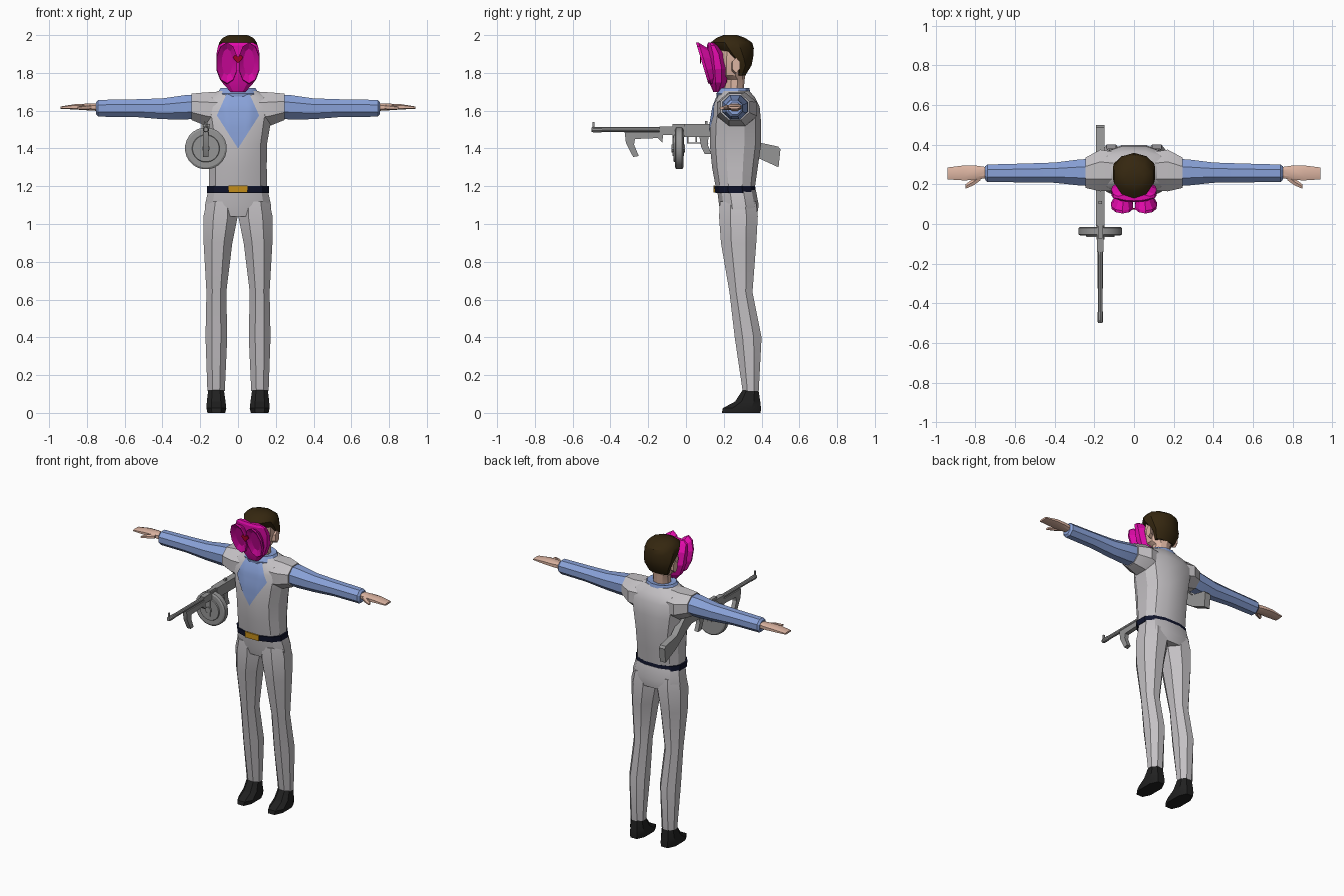
import bpy, bmesh, math
from mathutils import Vector

cube = bpy.data.objects.get("Cube")
if cube:
    bpy.data.objects.remove(cube, do_unlink=True)


def material(name, r, g, b):
    mat = bpy.data.materials.new(name)
    mat.use_nodes = True
    mat.diffuse_color = (r, g, b, 1)
    bsdf = next(n for n in mat.node_tree.nodes if n.type == 'BSDF_PRINCIPLED')
    bsdf.inputs["Base Color"].default_value = (r, g, b, 1)
    bsdf.inputs["Roughness"].default_value = 0.8
    return mat


SUIT = material("light grey cloth", .55, .53, .55)
SHIRT = material("blue shirt", .25, .36, .69)
SKIN = material("skin", .72, .46, .36)
HAIR = material("dark brown hair", .035, .02, .005)
MASK = material("magenta mask", .75, .003, .4)
RED = material("dark red mark", .35, 0, .02)
METAL = material("gun grey", .3, .3, .3)
NAVY = material("navy belt", .005, .007, .025)
GOLD = material("gold buckle", .55, .27, .01)
SHOE = material("black shoe", .015, .015, .015)


def finish(name, bm, mat, mirror=False, angle=28):
    bmesh.ops.recalc_face_normals(bm, faces=bm.faces)
    mesh = bpy.data.meshes.new(name)
    bm.to_mesh(mesh)
    bm.free()
    mesh.materials.append(mat)
    obj = bpy.data.objects.new(name, mesh)
    bpy.context.collection.objects.link(obj)
    bpy.ops.object.select_all(action='DESELECT')
    obj.select_set(True)
    bpy.context.view_layer.objects.active = obj
    bpy.ops.object.shade_smooth_by_angle(angle=math.radians(angle))
    if mirror:
        obj.modifiers.new("Mirror", 'MIRROR')
    return obj


def loft(name, mat, rings, n=8, axis='z', power=1, mirror=False, shear=0, angle=28):
    """Skin rounded sections; each ring is (position, low a, high a, low b, high b)."""
    bm = bmesh.new()
    unit = []
    for i in range(n):
        t = 2 * math.pi * (i + .5) / n
        unit.append([math.copysign(abs(f(t)) ** power, f(t)) for f in (math.cos, math.sin)])
    top = max(abs(u) for u, v in unit)
    loops = []
    for p, a0, a1, b0, b1 in rings:
        loop = []
        for u, v in unit:
            a = (a0 + a1 + (a1 - a0) * u / top) / 2
            b = (b0 + b1 + (b1 - b0) * v / top) / 2
            x, y, z = {'z': (a, b, p), 'x': (p, a, b), 'y': (a, p, b)}[axis]
            loop.append(bm.verts.new((x, y - shear * (z - 1.85), z)))
        loops.append(loop)
    for low, high in zip(loops, loops[1:]):
        for i in range(n):
            j = (i + 1) % n
            bm.faces.new((low[i], low[j], high[j], high[i]))
    bm.faces.new(loops[0])
    bm.faces.new(loops[-1])
    return finish(name, bm, mat, mirror, angle)


def column(name, mat, rings, **options):
    """Upright loft centred on x; each ring is (z, half width, front, back)."""
    return loft(name, mat, [(z, -w, w, f, b) for z, w, f, b in rings], **options)


def prism(name, mat, outline, low, high, axis='x'):
    """Extrude an outline of (side, height) points between two positions."""
    bm = bmesh.new()
    place = (lambda s, z, d: (d, s, z)) if axis == 'x' else (lambda s, z, d: (s, d, z))
    ends = [[bm.verts.new(place(s, z, d)) for s, z in outline] for d in (low, high)]
    for end in ends:
        bm.faces.new(end)
    for i in range(len(outline)):
        j = (i + 1) % len(outline)
        bm.faces.new((ends[0][i], ends[0][j], ends[1][j], ends[1][i]))
    return finish(name, bm, mat)


# Trousers and shoes
column("trouser_hips", SUIT, [(1.04, .175, .19, .375), (1.1, .175, .175, .385),
       (1.18, .157, .165, .37)], n=12, power=.8)
loft("trouser_legs", SUIT, [
    (.115, .07, .162, .3, .385), (.4, .057, .172, .258, .4), (.64, .062, .167, .23, .352),
    (.9, .03, .182, .185, .372), (1.04, .002, .183, .175, .38), (1.12, .01, .165, .18, .37)],
    mirror=True)
loft("shoes", SHOE, [(0, .068, .162, .19, .395), (.025, .062, .167, .195, .397),
     (.06, .066, .165, .26, .393), (.125, .075, .157, .302, .383)], power=.8, mirror=True)

# Belt with buckle
column("belt", NAVY, [(1.165, .163, .155, .37), (1.202, .165, .15, .366)], n=12, power=.8)
prism("belt_buckle", GOLD, [(-.05, 1.166), (.05, 1.166), (.05, 1.203), (-.05, 1.203)],
      .145, .154, axis='y')

# Vest with shoulder caps
torso = column("vest", SUIT, [
    (1.18, .155, .16, .363), (1.3, .152, .138, .38), (1.42, .153, .126, .397),
    (1.53, .172, .13, .398), (1.62, .19, .145, .39), (1.67, .17, .165, .365),
    (1.705, .105, .185, .335)], n=12, power=.8)
loft("shoulder_caps", SUIT, [(.08, .17, .36, 1.5, 1.7), (.17, .165, .375, 1.52, 1.697),
     (.245, .182, .335, 1.55, 1.69)], axis='x', mirror=True)

# Kite-shaped shirt front, laid onto the vest
bm = bmesh.new()
kite = [(0, 1.4), (.112, 1.575), (.06, 1.69), (-.06, 1.69), (-.112, 1.575)]
bm.faces.new([bm.verts.new((x, 0, z)) for x, z in kite])
bmesh.ops.poke(bm, faces=bm.faces)
bmesh.ops.subdivide_edges(bm, edges=bm.edges, cuts=5, use_grid_fill=True)
bpy.context.view_layer.update()
for v in bm.verts:
    hit, point, normal, index = torso.ray_cast(Vector((v.co.x, -1, v.co.z)), Vector((0, 1, 0)))
    v.co.y = (point.y if hit else .18) - .006
finish("shirt_front", bm, SHIRT)
column("collar", SHIRT, [(1.655, .115, .165, .345), (1.69, .112, .16, .342),
       (1.72, .092, .178, .335), (1.715, .07, .2, .315)], n=12)

# Sleeves and hands
loft("sleeves", SHIRT, [
    (.2, .19, .33, 1.56, 1.685), (.28, .195, .325, 1.553, 1.682), (.4, .208, .31, 1.555, 1.665),
    (.55, .21, .305, 1.567, 1.66), (.74, .212, .3, 1.568, 1.657), (.752, .225, .29, 1.58, 1.645)],
    axis='x', mirror=True)
loft("hands", SKIN, [
    (.73, .235, .285, 1.598, 1.637), (.8, .222, .295, 1.602, 1.637),
    (.86, .22, .295, 1.606, 1.635), (.94, .225, .285, 1.61, 1.622)],
    axis='x', power=.7, mirror=True)
loft("thumbs", SKIN, [(.775, .22, .26, 1.605, 1.63), (.81, .195, .23, 1.605, 1.628),
     (.85, .178, .2, 1.607, 1.62)], n=6, axis='x', mirror=True)

# Head, ears and hair
column("head", SKIN, [
    (1.68, .055, .205, .3), (1.765, .055, .205, .308), (1.785, .075, .165, .31),
    (1.87, .094, .155, .33), (1.95, .085, .165, .33)], n=10)
loft("ears", SKIN, [(.08, .24, .275, 1.8, 1.865), (.107, .245, .285, 1.805, 1.875)],
     n=6, axis='x', mirror=True)
column("hair", HAIR, [
    (1.785, .068, .265, .312), (1.84, .09, .255, .345), (1.88, .101, .215, .352),
    (1.93, .106, .16, .354), (1.96, .1, .135, .345), (1.985, .082, .165, .31),
    (2, .05, .2, .27)], n=10, angle=35)

# Mask with two dished petals and a small heart
column("mask_base", MASK, [
    (1.7, .04, .145, .185), (1.75, .085, .125, .22), (1.82, .11, .113, .228),
    (1.9, .114, .112, .205), (1.945, .105, .112, .17), (1.96, .08, .118, .15)], n=10, angle=15)
loft("mask_petals", MASK, [
    (.15, .02, .085, 1.78, 1.92), (.1, .004, .115, 1.745, 1.955),
    (.086, .004, .112, 1.75, 1.955), (.104, .03, .085, 1.79, 1.925)],
    n=10, axis='y', mirror=True, shear=.3, angle=15)
prism("mask_heart", RED, [(0, 1.85), (.027, 1.88), (.015, 1.895), (0, 1.885),
      (-.015, 1.895), (-.027, 1.88)], .073, .08, axis='y')

# Gun beside the right hip
GUN = -.17


def gun_plate(name, outline, half):
    return prism("gun_" + name, METAL, outline, GUN - half, GUN + half)


def gun_round(name, rings, height, sides):
    sections = [(y, GUN - r, GUN + r, height - r, height + r) for y, r in rings]
    return loft("gun_" + name, METAL, sections, n=sides, axis='y')


def box(y0, y1, z0, z1):
    return [(y0, z0), (y1, z0), (y1, z1), (y0, z1)]


gun_round("barrel", [(-.5, .011), (-.49, .014), (-.45, .014), (-.44, .012), (0, .013)], 1.5, 10)
gun_round("drum", [(-.058, .1), (-.052, .11), (-.02, .11), (-.014, .1)], 1.4, 24)
gun_round("drum_face", [(-.066, .07), (-.05, .075)], 1.4, 24)
gun_round("drum_hub", [(-.078, .02), (-.004, .02)], 1.4, 10)
gun_plate("drum_bar", box(-.072, -.01, 1.36, 1.53), .012)
gun_plate("front_sight", box(-.495, -.485, 1.5, 1.54), .004)
gun_plate("shroud", box(-.14, 0, 1.47, 1.515), .016)
gun_plate("receiver", box(-.01, .27, 1.46, 1.53), .022)
gun_plate("rear_sight", box(.1, .115, 1.52, 1.545), .008)
gun_plate("foregrip", [(-.325, 1.488), (-.12, 1.488), (-.125, 1.43), (-.15, 1.455),
          (-.27, 1.45), (-.275, 1.42), (-.25, 1.36), (-.28, 1.355), (-.318, 1.43)], .014)
gun_plate("pistol_grip", [(.07, 1.47), (.12, 1.47), (.115, 1.42), (.135, 1.37),
          (.1, 1.37), (.08, 1.41)], .014)
gun_plate("trigger_guard", box(.005, .085, 1.425, 1.432), .006)
gun_plate("guard_post", box(.005, .012, 1.43, 1.465), .006)
gun_plate("trigger", box(.05, .058, 1.435, 1.465), .004)
gun_plate("stock", [(.2, 1.525), (.28, 1.525), (.37, 1.435), (.488, 1.41), (.5, 1.395),
          (.49, 1.3), (.38, 1.35), (.25, 1.44), (.2, 1.465)], .021)
